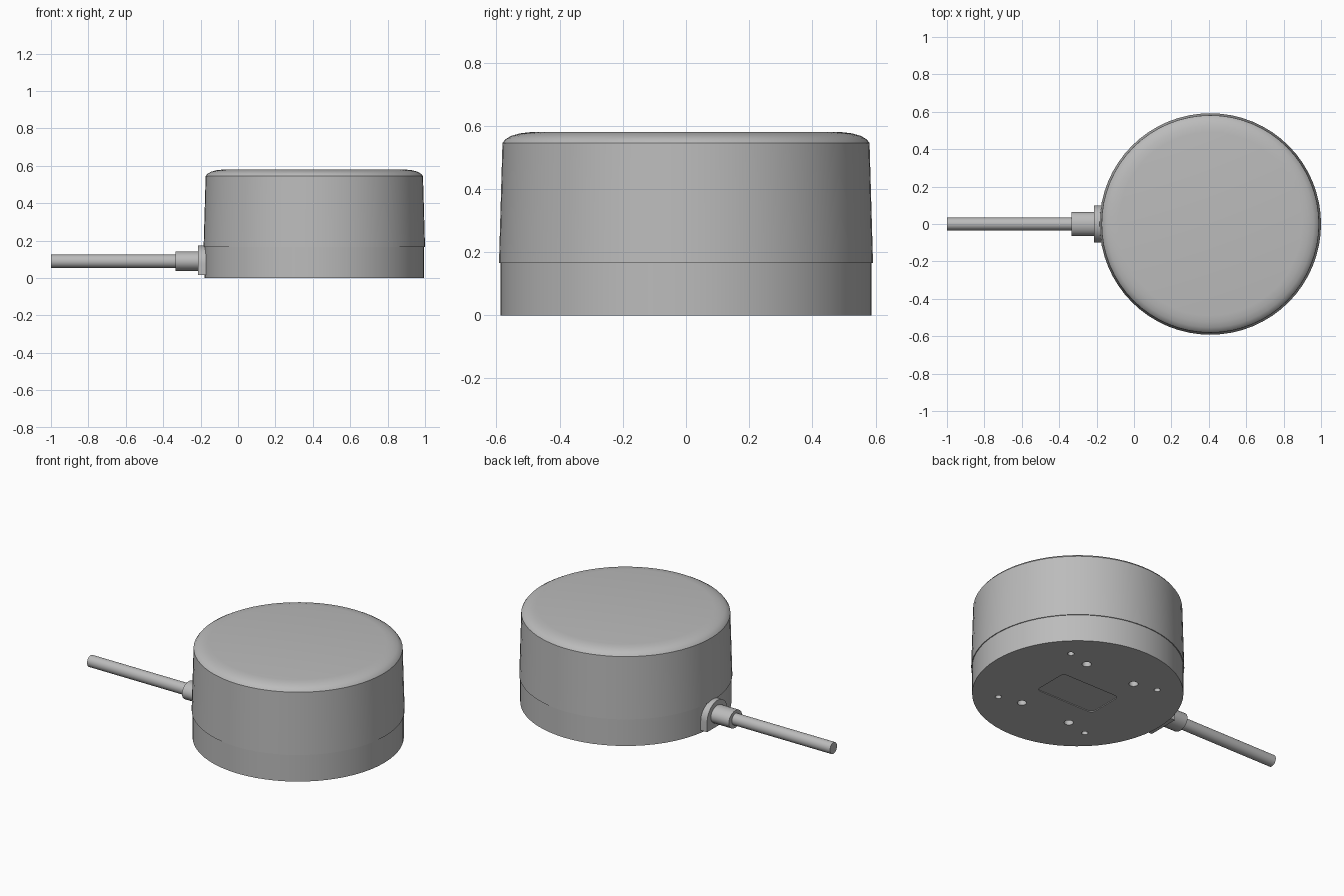
import bpy, bmesh, math
from mathutils import Matrix, Vector

if "Cube" in bpy.data.objects:
    bpy.data.objects.remove(bpy.data.objects["Cube"])

CX = 0.408      # housing axis
CABLE_Z = 0.09  # cable axis height

grey = bpy.data.materials.new("satin_grey")
grey.diffuse_color = (0.5, 0.5, 0.5, 1)
grey.use_nodes = True
grey.node_tree.nodes["Principled BSDF"].inputs["Base Color"].default_value = grey.diffuse_color


def finish(name, bm, angle=30):
    """Turn a bmesh into a smooth shaded object with sharp corners."""
    bmesh.ops.recalc_face_normals(bm, faces=bm.faces)
    me = bpy.data.meshes.new(name)
    bm.to_mesh(me)
    bm.free()
    me.materials.append(grey)
    ob = bpy.data.objects.new(name, me)
    bpy.context.collection.objects.link(ob)
    shade(ob, angle)
    return ob


def shade(ob, angle=30):
    bpy.ops.object.select_all(action='DESELECT')
    ob.select_set(True)
    bpy.context.view_layer.objects.active = ob
    bpy.ops.object.shade_smooth_by_angle(angle=math.radians(angle))


def lathe(name, profile, segs=64):
    """Closed solid of revolution about the housing axis."""
    bm = bmesh.new()
    rings = []
    for r, z in profile:
        rings.append([bm.verts.new((CX + r * math.cos(math.tau * i / segs),
                                    r * math.sin(math.tau * i / segs), z))
                      for i in range(segs)])
    for a, b in zip(rings, rings[1:]):
        for i in range(segs):
            j = (i + 1) % segs
            bm.faces.new((a[i], a[j], b[j], b[i]))
    bm.faces.new(rings[0][::-1])
    bm.faces.new(rings[-1])
    return finish(name, bm)


def rod(name, x0, x1, ry, rz, segs=24):
    """Cylinder along x, optionally flattened."""
    bm = bmesh.new()
    m = (Matrix.Translation(((x0 + x1) / 2, 0, CABLE_Z))
         @ Matrix.Diagonal((1, ry, rz, 1)) @ Matrix.Rotation(math.pi / 2, 4, 'Y'))
    bmesh.ops.create_cone(bm, cap_ends=True, segments=segs, radius1=1, radius2=1,
                          depth=x1 - x0, matrix=m)
    return finish(name, bm)


def prism(bm, outline, offset):
    """Extrude a flat outline of 3D points."""
    face = bm.faces.new([bm.verts.new(p) for p in outline])
    new = bmesh.ops.extrude_face_region(bm, geom=[face], use_keep_orig=True)
    verts = [g for g in new["geom"] if isinstance(g, bmesh.types.BMVert)]
    bmesh.ops.translate(bm, verts=verts, vec=Vector(offset))


# Housing: base and slightly tapered cap with a rounded rim
base = lathe("base", [(0.587, 0), (0.587, 0.165)])
lathe("cap", [(0.592, 0.165), (0.581, 0.545), (0.572, 0.557), (0.553, 0.568),
              (0.525, 0.576), (0.49, 0.58)])

# Underside: screw holes and a shallow rounded label recess
bm = bmesh.new()
for hx, hy, r in ((0.17, 0.28, 0.026), (0.313, 0.313, 0.018)):
    for sx in (-1, 1):
        for sy in (-1, 1):
            bmesh.ops.create_cone(bm, cap_ends=True, segments=20, radius1=r, radius2=r,
                                  depth=0.16,
                                  matrix=Matrix.Translation((CX + sx * hx, sy * hy, 0)))
corners = []
for k, (sx, sy) in enumerate(((1, 1), (-1, 1), (-1, -1), (1, -1))):
    for i in range(5):
        a = math.pi / 2 * (k + i / 4)
        corners.append((CX + sx * 0.175 + 0.025 * math.cos(a),
                        sy * 0.09 + 0.025 * math.sin(a), -0.02))
prism(bm, corners, (0, 0, 0.025))
cutter = finish("underside_cutter", bm)
cutter.hide_render = True

cut = base.modifiers.new("underside_cuts", 'BOOLEAN')
cut.operation = 'DIFFERENCE'
cut.solver = 'EXACT'
cut.object = cutter
bpy.context.view_layer.objects.active = base
bpy.ops.object.modifier_apply(modifier=cut.name)
bpy.data.objects.remove(cutter)
shade(base)

# Cable outlet: arched flange, gland and cable
bm = bmesh.new()
arch = [(-0.213, 0.1 * math.cos(math.pi * i / 24), 0.073 + 0.1 * math.sin(math.pi * i / 24))
        for i in range(25)]
arch += [(-0.213, -0.1, 0.015), (-0.213, 0.1, 0.015)]
prism(bm, arch, (0.06, 0, 0))
finish("outlet_flange", bm)
rod("cable_gland", -0.335, -0.2, 0.064, 0.053)
rod("cable", -1.0, -0.32, 0.034, 0.035)
